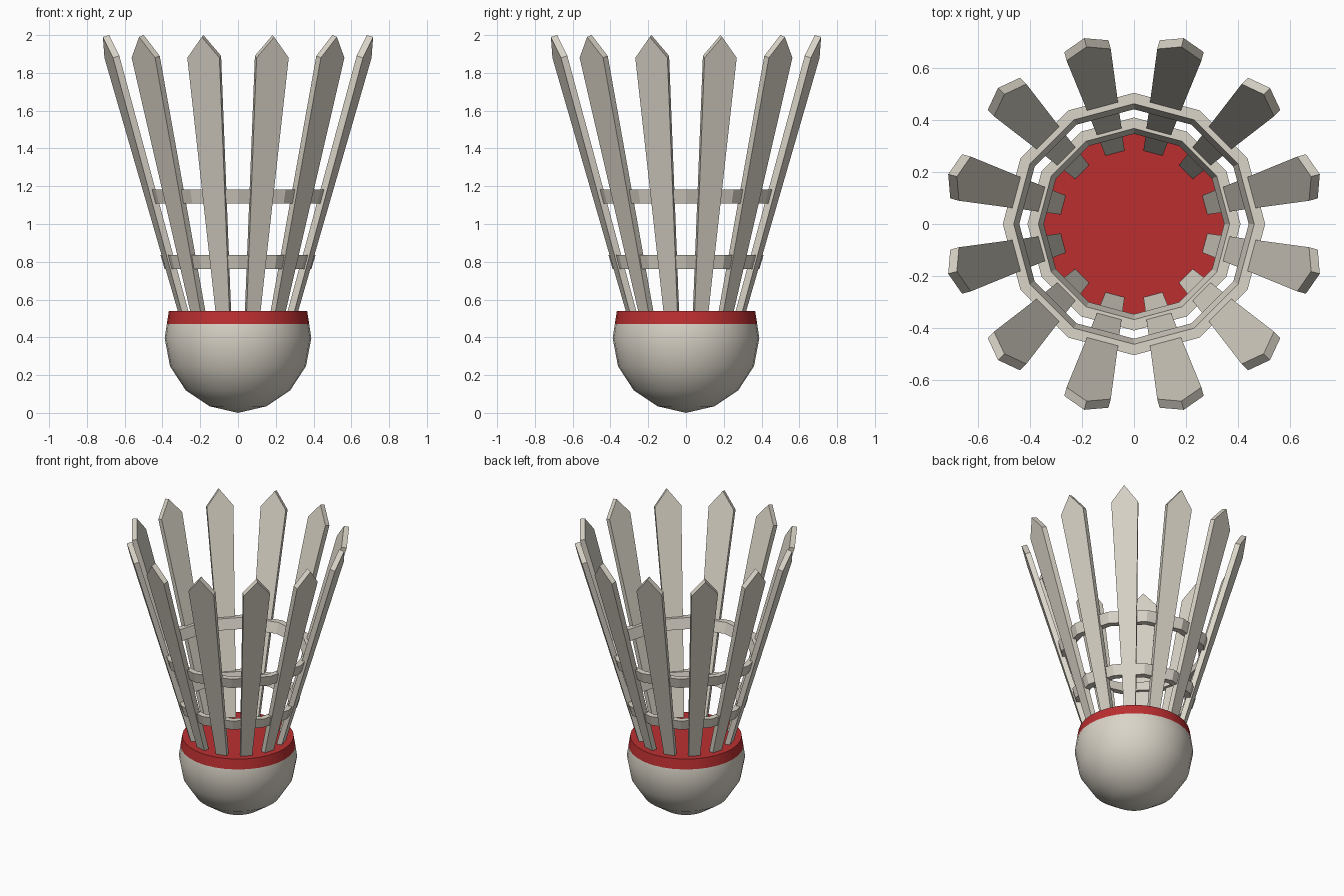
import bpy, bmesh, math
from mathutils import Vector

if "Cube" in bpy.data.objects:
    bpy.data.objects.remove(bpy.data.objects["Cube"])


def material(name, rgb):
    m = bpy.data.materials.new(name)
    m.diffuse_color = (*rgb, 1)
    m.use_nodes = True
    m.node_tree.nodes["Principled BSDF"].inputs["Base Color"].default_value = m.diffuse_color
    return m


WHITE = material("warm_white", (0.70, 0.66, 0.575))
RED = material("band_red", (0.50, 0.028, 0.03))


def make_object(name, bm, mats):
    bmesh.ops.recalc_face_normals(bm, faces=bm.faces)
    me = bpy.data.meshes.new(name)
    bm.to_mesh(me)
    bm.free()
    for m in mats:
        me.materials.append(m)
    ob = bpy.data.objects.new(name, me)
    bpy.context.collection.objects.link(ob)
    return ob


def lathe(profile, sides, closed=False):
    """Rings of (radius, z) joined by quads; open profiles get end caps."""
    bm = bmesh.new()
    rings = [[bm.verts.new((r * math.cos(math.tau * i / sides),
                            r * math.sin(math.tau * i / sides), z))
              for i in range(sides)] for r, z in profile]
    pairs = list(zip(rings, rings[1:]))
    if closed:
        pairs.append((rings[-1], rings[0]))
    for a, b in pairs:
        for i in range(sides):
            j = (i + 1) % sides
            bm.faces.new((a[i], a[j], b[j], b[i]))
    if not closed:
        bm.faces.new(rings[-1])
        tip = bm.verts.new((0, 0, 0))
        for i in range(sides):
            bm.faces.new((rings[0][i], rings[0][(i + 1) % sides], tip))
    return bm


# Rounded cork head with a red band and red top
cork_profile = [(0.150, 0.035), (0.277, 0.120), (0.360, 0.247),
                (0.388, 0.395), (0.377, 0.47), (0.366, 0.54)]
bm = lathe(cork_profile, 32)
for f in bm.faces:
    f.material_index = 1 if f.calc_center_median().z > 0.48 else 0
cork = make_object("cork_head", bm, [WHITE, RED])
bpy.context.view_layer.objects.active = cork
cork.select_set(True)
bpy.ops.object.shade_smooth_by_angle(angle=math.radians(35))

# Two twelve-sided binding rings, slanted with the feathers
for name, r, z0, z1 in (("lower_ring", 0.41, 0.763, 0.835),
                        ("upper_ring", 0.505, 1.108, 1.182)):
    slant = 0.29 * (z1 - z0)
    section = [(r - slant, z0), (r, z1), (r - 0.042, z1), (r - 0.042 - slant, z0)]
    make_object(name, lathe(section, 12, closed=True), [WHITE])

# Twelve pointed feathers leaning outwards
SLOPE = 0.29
outline = [(-0.036, 0.48), (0.036, 0.48), (0.088, 1.88), (0, 1.99), (-0.088, 1.88)]
inward = Vector((-1, 0, SLOPE)).normalized() * 0.036
for k in range(12):
    a = math.radians(15 + 30 * k)
    bm = bmesh.new()
    outer = [Vector((0.32 + SLOPE * (z - 0.54), w, z)) for w, z in outline]
    front = [bm.verts.new(p) for p in outer]
    back = [bm.verts.new(p + inward) for p in outer]
    bm.faces.new(front)
    bm.faces.new(back[::-1])
    for i in range(5):
        j = (i + 1) % 5
        bm.faces.new((front[i], back[i], back[j], front[j]))
    for v in bm.verts:
        x, y, z = v.co
        v.co = (x * math.cos(a) - y * math.sin(a), x * math.sin(a) + y * math.cos(a), z)
    make_object("feather_%02d" % (k + 1), bm, [WHITE])
